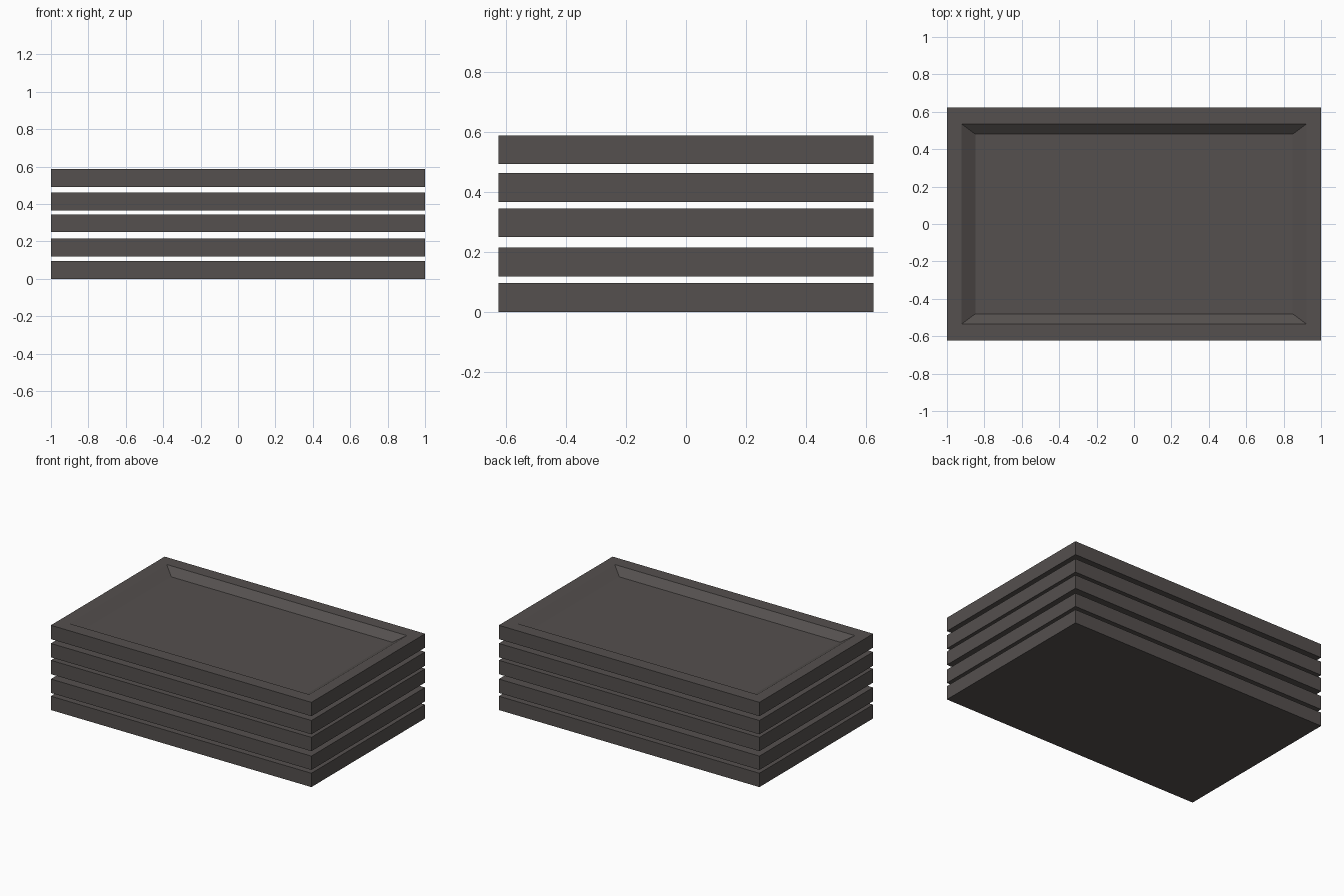
import bpy, bmesh

if "Cube" in bpy.data.objects:
    bpy.data.objects.remove(bpy.data.objects["Cube"])

# One dark grey for the whole stack
grey = bpy.data.materials.new("dark_grey")
grey.diffuse_color = (0.09, 0.08, 0.077, 1)
grey.use_nodes = True
grey.node_tree.nodes["Principled BSDF"].inputs["Base Color"].default_value = grey.diffuse_color

WIDTH, DEPTH, HEIGHT = 2.0, 1.247, 0.096
RECESS = 0.045
BASES = [0.0, 0.119, 0.249, 0.366, 0.492]   # slightly uneven stacking gaps


def ring(bm, hx, hy, z):
    return [bm.verts.new((sx * hx, sy * hy, z))
            for sx, sy in ((-1, -1), (1, -1), (1, 1), (-1, 1))]


def make_tray(name, z):
    bm = bmesh.new()
    # Outer bottom, outer top, rim inner edge, recessed floor
    rings = [ring(bm, WIDTH / 2, DEPTH / 2, 0),
             ring(bm, WIDTH / 2, DEPTH / 2, HEIGHT),
             ring(bm, 0.922, 0.535, HEIGHT),
             ring(bm, 0.848, 0.48, HEIGHT - RECESS)]
    for a, b in zip(rings, rings[1:]):
        for i in range(4):
            j = (i + 1) % 4
            bm.faces.new((a[i], a[j], b[j], b[i]))
    bm.faces.new(rings[0][::-1])
    bm.faces.new(rings[-1])
    mesh = bpy.data.meshes.new(name)
    bm.to_mesh(mesh)
    bm.free()
    mesh.materials.append(grey)
    tray = bpy.data.objects.new(name, mesh)
    tray.location.z = z
    bpy.context.collection.objects.link(tray)


# Stack of five separate trays
for n, base in enumerate(BASES, 1):
    make_tray(f"tray_{n}", base)
